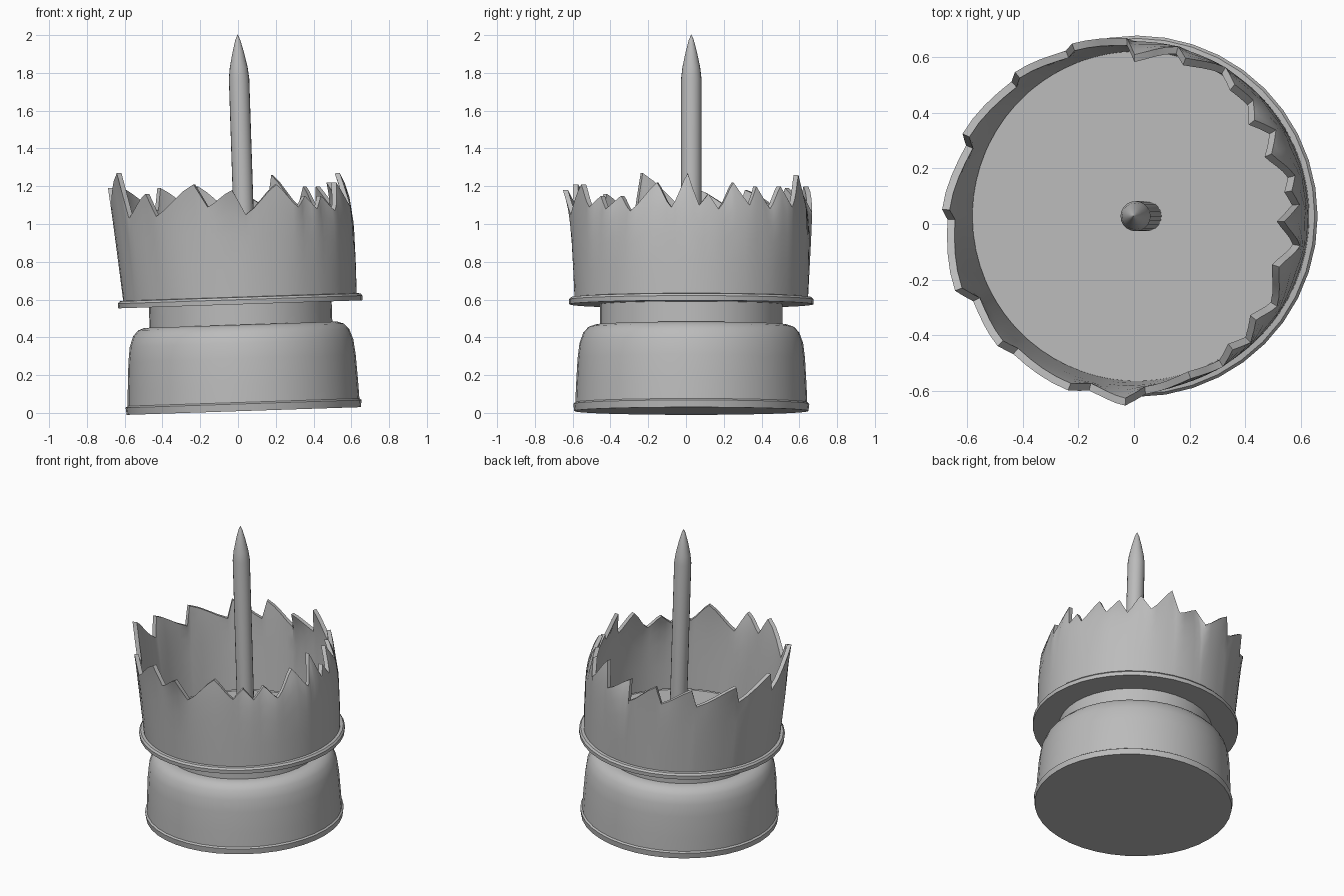
import bpy, bmesh, math
from mathutils import Matrix

if "Cube" in bpy.data.objects:
    bpy.data.objects.remove(bpy.data.objects["Cube"])

# One stone-grey colour
grey = bpy.data.materials.new("stone_grey")
grey.diffuse_color = (0.5, 0.5, 0.5, 1)
grey.use_nodes = True
grey.node_tree.nodes["Principled BSDF"].inputs["Base Color"].default_value = grey.diffuse_color

# The whole piece leans slightly to the left
SLOPE = 0.033
LEAN = Matrix.Translation((0.03, 0.028, 0.03)) @ Matrix.Rotation(-SLOPE, 4, 'Y')


def finish(name, bm, angle=35):
    bmesh.ops.recalc_face_normals(bm, faces=bm.faces)
    bm.transform(LEAN)
    mesh = bpy.data.meshes.new(name)
    bm.to_mesh(mesh)
    bm.free()
    mesh.materials.append(grey)
    obj = bpy.data.objects.new(name, mesh)
    bpy.context.collection.objects.link(obj)
    bpy.ops.object.select_all(action='DESELECT')
    bpy.context.view_layer.objects.active = obj
    obj.select_set(True)
    bpy.ops.object.shade_smooth_by_angle(angle=math.radians(angle))
    return obj


def lathe(name, profile, sides, x=0.0):
    """Closed turned solid from (radius, height) pairs."""
    bm = bmesh.new()
    rings = []
    for r, h in profile:
        rings.append([bm.verts.new((x + r * math.cos(2 * math.pi * i / sides),
                                    r * math.sin(2 * math.pi * i / sides), h))
                      for i in range(sides)])
    for a, b in zip(rings, rings[1:]):
        for i in range(sides):
            j = (i + 1) % sides
            bm.faces.new((a[i], a[j], b[j], b[i]))
    bm.faces.new(rings[0])
    bm.faces.new(rings[-1])
    return finish(name, bm)


# Turned parts
lathe("base", [(0.62, -0.02), (0.625, 0.018), (0.614, 0.026), (0.61, 0.12), (0.602, 0.26),
               (0.592, 0.34), (0.572, 0.395), (0.545, 0.425), (0.51, 0.437), (0.47, 0.437)], 40)
lathe("neck", [(0.484, 0.43), (0.484, 0.56)], 40)
lathe("flange", [(0.646, 0.545), (0.648, 0.57), (0.638, 0.582), (0.61, 0.585),
                 (0.6, 0.565)], 40)
lathe("spike", [(0.054, 0.55), (0.054, 1.74), (0.047, 1.8), (0.03, 1.88),
                (0.013, 1.945), (0.001, 1.972)], 20, x=0.033)

# Broken rim: angle, height, outer radius at alternating tips and notches
RIM = [(-2, 1.27, .55), (4, 1.10, .60), (9, 1.16, .58), (14, 1.08, .60),
       (24, 1.22, .55), (31, 1.10, .60), (38, 1.20, .56), (44, 1.08, .60),
       (52, 1.20, .60), (58, 1.09, .63), (71, 1.26, .60), (75, 1.09, .63),
       (89, 1.18, .58), (92, 1.06, .64), (109, 1.20, .655), (112, 1.08, .64),
       (129, 1.19, .665), (132, 1.07, .65), (154, 1.18, .675), (157, 1.06, .65),
       (178, 1.19, .68), (181, 1.06, .665), (203, 1.27, .685), (208, 1.03, .65),
       (224, 1.16, .67), (229, 1.04, .655), (250, 1.21, .665), (256, 1.09, .645),
       (268, 1.18, .68), (274, 1.05, .64), (290, 1.21, .62), (301, 1.09, .63),
       (307, 1.15, .60), (313, 1.08, .62), (320, 1.15, .58), (328, 1.07, .61),
       (341, 1.22, .56), (350, 1.09, .61)]


def rim_columns():
    for k, (a0, h0, r0) in enumerate(RIM):
        a1, h1, r1 = RIM[(k + 1) % len(RIM)]
        if a1 < a0:
            a1 += 360
        steps = 2 if a1 - a0 < 8 else 4
        for s in range(steps):
            t = s / steps
            e = 0.6 * t + 0.4 * t * t * (3 - 2 * t)
            yield (math.radians(a0 + (a1 - a0) * t),
                   h0 + (h1 - h0) * e, r0 + (r1 - r0) * e)


# Cup wall: outer skin, torn edge and inner skin
LEVELS = (0.0, 0.3, 0.6, 0.8, 0.92, 1.0)
THICK = 0.027
bottom = 0.575
bm = bmesh.new()
columns = []
for ang, height, tip_r in rim_columns():
    c, s = math.cos(ang), math.sin(ang)
    top = height - 0.03 - SLOPE * tip_r * c
    outer, inner = [], []
    body = 0.642 - 0.022 * c          # wall swells towards the left
    for t in LEVELS:
        r = 0.618 + (body - 0.618) * t + (tip_r - body) * t ** 5
        h = bottom + (top - bottom) * t
        outer.append(bm.verts.new((r * c, r * s, h)))
        inner.append(bm.verts.new(((r - THICK) * c, (r - THICK) * s, h)))
    columns.append(outer + inner[::-1])
for a, b in zip(columns, columns[1:] + columns[:1]):
    for i in range(len(a)):
        j = (i + 1) % len(a)
        bm.faces.new((a[i], b[i], b[j], a[j]))
finish("jagged_cup_wall", bm, 40)
